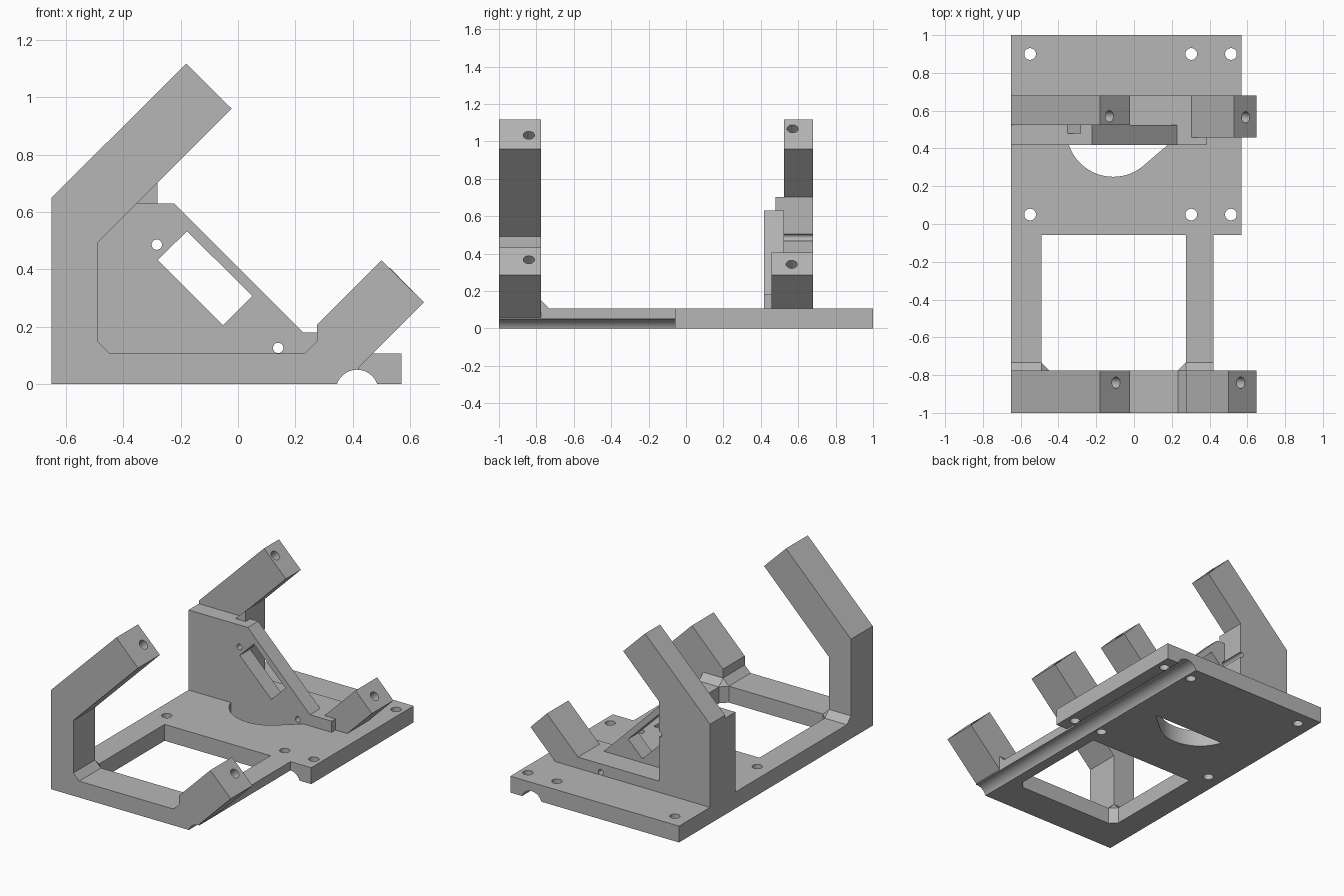
import bpy, bmesh
from math import sin, cos, pi, radians
from mathutils import Vector, Matrix

cube = bpy.data.objects.get("Cube")
if cube:
    bpy.data.objects.remove(cube, do_unlink=True)

gray = bpy.data.materials.new("matte gray")
gray.use_nodes = True
COLOR = (0.47, 0.47, 0.47, 1)
gray.diffuse_color = COLOR
gray.node_tree.nodes["Principled BSDF"].inputs["Base Color"].default_value = COLOR


def make(name, bm):
    bmesh.ops.recalc_face_normals(bm, faces=bm.faces)
    mesh = bpy.data.meshes.new(name)
    bm.to_mesh(mesh)
    bm.free()
    ob = bpy.data.objects.new(name, mesh)
    bpy.context.collection.objects.link(ob)
    mesh.materials.append(gray)
    return ob


def prism(name, outline, lo, hi, axis="y"):
    """Extrude an outline: (x, z) along y, or (x, y) along z."""
    place = (lambda a, b, t: (a, t, b)) if axis == "y" else (lambda a, b, t: (a, b, t))
    bm = bmesh.new()
    face = bm.faces.new([bm.verts.new(place(a, b, lo)) for a, b in outline])
    ext = bmesh.ops.extrude_face_region(bm, geom=[face])
    moved = [v for v in ext["geom"] if isinstance(v, bmesh.types.BMVert)]
    bmesh.ops.translate(bm, vec=place(0, 0, hi - lo), verts=moved)
    return make(name, bm)


def rod(center, direction, radius, length, sides=32):
    bm = bmesh.new()
    turn = Vector(direction).to_track_quat("Z", "Y").to_matrix().to_4x4()
    bmesh.ops.create_cone(bm, cap_ends=True, segments=sides, radius1=radius,
                          radius2=radius, depth=length,
                          matrix=Matrix.Translation(center) @ turn)
    return make("cutter", bm)


def hull(name, points):
    bm = bmesh.new()
    verts = [bm.verts.new(p) for p in points]
    bmesh.ops.convex_hull(bm, input=verts)
    return make(name, bm)


def combine(ob, other, op="DIFFERENCE"):
    mod = ob.modifiers.new(op, "BOOLEAN")
    mod.operation, mod.solver, mod.object = op, "EXACT", other
    bpy.context.view_layer.objects.active = ob
    bpy.ops.object.modifier_apply(modifier=mod.name)
    bpy.data.objects.remove(other, do_unlink=True)


def groove():
    return rod((0.415, 0, -0.024), (0, 1, 0), 0.074, 2.4, 64)


def end_hole(ob, x, y, z):
    combine(ob, rod((x, y, z), (1, 0, 1), 0.03, 0.5))


L, R, TOP = -0.65, 0.57, 0.107      # plate sides and thickness
IN_L, IN_R, RAIL = -0.49, 0.275, 0.42   # window sides, right rail edge
FY, CH = -0.775, 0.042              # back of front bracket, corner chamfer

# Base plate with two rails running to the front
base = prism("base_plate", [
    (L, 1), (R, 1), (R, -0.058), (RAIL, -0.058), (RAIL, FY), (IN_R - CH, FY),
    (IN_R, FY + CH), (IN_R, -0.058), (IN_L, -0.058), (IN_L, FY + CH),
    (IN_L + CH, FY), (L, FY)], 0, TOP, "z")
combine(base, groove())
for x in (-0.55, 0.303, 0.513):
    for y in (0.05, 0.9):
        combine(base, rod((x, y, 0), (0, 0, 1), 0.031, 0.6))

# Round clearance opening, cut off straight at the upright plate
arc = [radians(198.3 + i * 110.4 / 40) for i in range(41)]
opening = [(-0.11 + 0.248 * cos(a), 0.498 + 0.248 * sin(a)) for a in arc]
combine(base, prism("cutter", opening + [(0.18, 0.42)], -0.2, 0.3, "z"))

# Front bracket: long and short slanted arms on a cross bar
front = prism("front_bracket", [
    (L, 0), (L, 0.65), (-0.18, 1.117), (-0.022, 0.96), (IN_L, 0.492),
    (IN_L, TOP + CH), (IN_L + CH, TOP), (IN_R - CH, TOP), (IN_R, TOP + CH),
    (IN_R, 0.207), (0.5, 0.432), (0.648, 0.285), (RAIL, 0.057), (RAIL, 0)], -1, FY)
combine(front, groove())
end_hole(front, -0.095, -0.84, 1.033)
end_hole(front, 0.565, -0.84, 0.367)

# Chamfered gussets behind the front bracket
for side, outer, inner, step in (("right", L, IN_L, CH), ("left", RAIL, IN_R, -CH)):
    hull(side + "_gusset", [
        (outer, FY, TOP), (outer, FY + CH, TOP), (outer, FY, TOP + CH),
        (inner, FY + CH, TOP), (inner + step, FY, TOP), (inner, FY, TOP + CH)])

# Rear bracket: column with long arm, and a low bar
BY = 0.68
rear = prism("rear_long_arm", [
    (L, TOP), (L, 0.65), (-0.18, 1.117), (-0.022, 0.96), (-0.28, 0.702),
    (-0.28, 0.18), (0.305, 0.18), (0.305, TOP)], 0.525, BY)
end_hole(rear, -0.13, 0.57, 1.067)

# Rear short arm
short = prism("rear_short_arm", [
    (0.305, TOP), (0.305, 0.18), (0.53, 0.405), (0.648, 0.285), (0.47, TOP)], 0.457, BY)
end_hole(short, 0.592, 0.565, 0.343)

# Upright mounting plate with slanted slot
plate = prism("mounting_plate", [
    (L, TOP), (L, 0.63), (-0.222, 0.63), (0.227, 0.18), (0.385, 0.18),
    (0.385, TOP)], 0.418, 0.525)
combine(plate, prism("cutter", [
    (-0.28, 0.432), (-0.178, 0.533), (0.05, 0.307), (-0.052, 0.205)], 0.3, 0.6))

# Small wedge between the mounting plate and the long arm
prism("arm_wedge", [(-0.352, 0.63), (-0.28, 0.63), (-0.28, 0.702)], 0.478, 0.525)

# Screw holes through the plate and the bracket behind it
for part in (plate, rear):
    for x, z in ((-0.283, 0.486), (0.14, 0.126)):
        combine(part, rod((x, 0.55, z), (0, 1, 0), 0.018, 0.5))

# Smooth the round holes, keep the edges sharp
for ob in (base, front, rear, short, plate):
    bpy.ops.object.select_all(action="DESELECT")
    ob.select_set(True)
    bpy.context.view_layer.objects.active = ob
    bpy.ops.object.shade_smooth_by_angle(angle=pi / 6)
